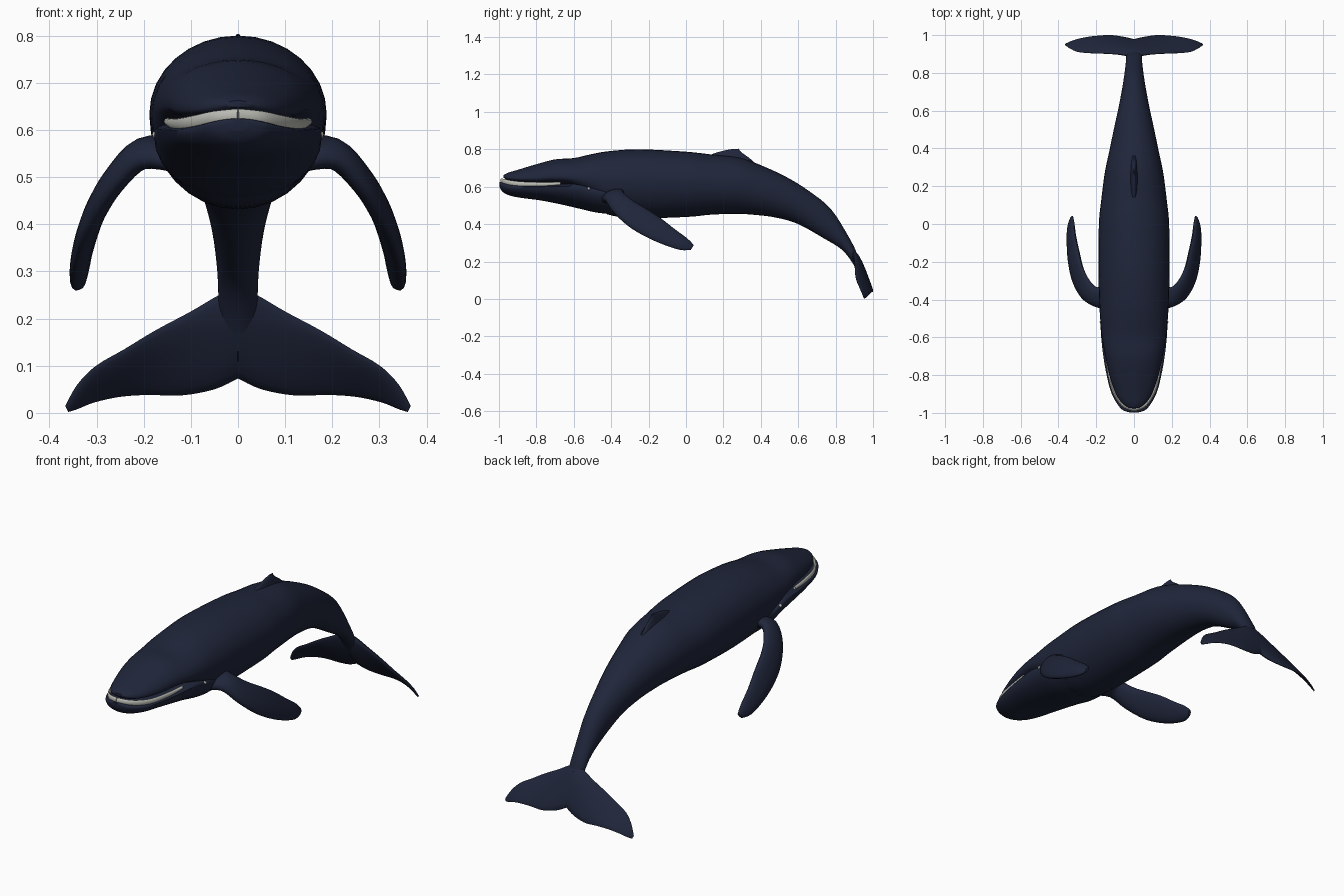
import bpy, bmesh, math
from mathutils import Vector


def material(name, rgb):
    m = bpy.data.materials.new(name)
    m.diffuse_color = (*rgb, 1)
    return m


SKIN = material("navy_skin", (0.014, 0.019, 0.043))
PALE = material("pale_grey", (0.5, 0.5, 0.46))


def catmull(a, b, c, d, t):
    return 0.5 * (2 * b + (c - a) * t + (2 * a - 5 * b + 4 * c - d) * t * t
                  + (3 * b - a - 3 * c + d) * t ** 3)


def finish(obj, mat, mirror=False):
    obj.data.materials.append(mat)
    if mirror:
        obj.modifiers.new("mirror", 'MIRROR').use_axis[0] = True
    bpy.ops.object.select_all(action='DESELECT')
    obj.select_set(True)
    bpy.context.view_layer.objects.active = obj
    bpy.ops.object.shade_smooth_by_angle(angle=math.radians(50))


def loft(name, sections, mat=SKIN, sides=32, steps=4, mirror=False):
    """Skin oval rings; each section is (edge A, edge B, half thickness, widest place from A to B)."""
    rows = [(Vector(a), Vector(b), w, f) for a, b, w, f in sections]
    fine = []
    for i in range(len(rows) - 1):
        quad = [rows[max(i - 1, 0)], rows[i], rows[i + 1], rows[min(i + 2, len(rows) - 1)]]
        for s in range(steps):
            fine.append([catmull(*col, s / steps) for col in zip(*quad)])
    fine.append(list(rows[-1]))
    mids = [(r[0] + r[1]) / 2 for r in fine]
    bm = bmesh.new()
    rings = []
    for i, (a, b, w, f) in enumerate(fine):
        tangent = mids[min(i + 1, len(mids) - 1)] - mids[max(i - 1, 0)]
        n = (b - a).cross(tangent).normalized()
        c = a.lerp(b, f)
        ring = []
        for k in range(sides):
            t = 2 * math.pi * k / sides
            u = math.cos(t)
            along = (b - c) * u if u > 0 else (a - c) * -u
            ring.append(bm.verts.new(c + along + n * w * math.sin(t)))
        rings.append(ring)
    for p, q in zip(rings, rings[1:]):
        for k in range(sides):
            j = (k + 1) % sides
            bm.faces.new((p[k], p[j], q[j], q[k]))
    bm.faces.new(rings[0])
    bm.faces.new(rings[-1])
    bmesh.ops.recalc_face_normals(bm, faces=bm.faces)
    me = bpy.data.meshes.new(name)
    bm.to_mesh(me)
    bm.free()
    obj = bpy.data.objects.new(name, me)
    bpy.context.collection.objects.link(obj)
    finish(obj, mat, mirror)
    return obj


def centre(rows):
    """Sections on the centre plane: bottom y, z, top y, z, half width, widest place."""
    return [((0, ay, az), (0, by, bz), w, f) for ay, az, by, bz, w, f in rows]


# Upper head, trunk and tail stock
loft("body", centre([
    (-.975, .648, -.975, .662, .025, .4),
    (-.95, .632, -.95, .675, .06, .35),
    (-.90, .622, -.90, .690, .095, .3),
    (-.80, .612, -.80, .720, .130, .3),
    (-.70, .610, -.70, .746, .152, .3),
    (-.60, .590, -.60, .753, .170, .35),
    (-.50, .520, -.50, .775, .179, .48),
    (-.42, .452, -.41, .790, .184, .54),
    (-.25, .432, -.25, .800, .188, .55),
    (0, .438, 0, .787, .186, .54),
    (.13, .450, .13, .773, .173, .52),
    (.26, .455, .28, .757, .155, .5),
    (.36, .450, .40, .715, .132, .5),
    (.48, .435, .54, .650, .105, .5),
    (.60, .400, .66, .575, .079, .5),
    (.74, .322, .775, .480, .056, .5),
    (.83, .266, .868, .335, .044, .5),
    (.885, .200, .915, .240, .040, .5),
    (.925, .130, .942, .140, .028, .5)]))

# Lower jaw, running back into the throat
loft("lower_jaw", centre([
    (-.998, .600, -.998, .624, .02, .6),
    (-.98, .572, -.985, .624, .062, .7),
    (-.94, .552, -.94, .618, .097, .75),
    (-.88, .540, -.88, .613, .125, .8),
    (-.78, .527, -.78, .612, .149, .85),
    (-.68, .508, -.68, .617, .165, .85),
    (-.58, .485, -.58, .622, .175, .85),
    (-.48, .462, -.48, .600, .177, .85),
    (-.38, .452, -.38, .580, .165, .85)]))

# Pale strip in the mouth opening
strip = [(0, -.986, .615, .645), (.05, -.968, .612, .640), (.088, -.925, .603, .632),
         (.118, -.86, .600, .626), (.138, -.76, .602, .624), (.150, -.67, .610, .625)]
loft("mouth_strip", [((x, y, lo), (x, y, hi), .007, .5) for x, y, lo, hi in strip],
     PALE, 12, mirror=True)

# Dorsal fin
loft("dorsal_fin", centre([
    (.08, .740, .42, .680, .035, .5),
    (.14, .774, .345, .748, .018, .5),
    (.20, .792, .295, .785, .010, .5),
    (.245, .801, .283, .803, .004, .5)]), sides=20)

# Flippers: leading edge, trailing edge
loft("flipper", [
    ((.12, -.46, .52), (.14, -.32, .58), .030, .45),
    ((.21, -.435, .53), (.20, -.335, .57), .030, .45),
    ((.275, -.39, .465), (.245, -.29, .53), .026, .45),
    ((.318, -.31, .39), (.275, -.225, .49), .024, .45),
    ((.340, -.22, .335), (.295, -.14, .435), .022, .45),
    ((.349, -.12, .29), (.312, -.06, .373), .019, .45),
    ((.348, -.03, .262), (.320, .005, .325), .015, .45),
    ((.336, .025, .262), (.325, .042, .288), .007, .5)], sides=20, mirror=True)

# Tail flukes: leading edge, trailing edge
loft("fluke", [
    ((0, .885, .265), (0, .975, .073), .024, .4),
    ((.04, .893, .250), (.05, .987, .050), .021, .4),
    ((.10, .900, .215), (.12, .999, .037), .016, .4),
    ((.175, .903, .175), (.19, .997, .038), .012, .4),
    ((.24, .905, .135), (.25, .990, .034), .010, .4),
    ((.30, .912, .100), (.305, .978, .022), .008, .4),
    ((.34, .930, .060), (.34, .965, .008), .006, .4),
    ((.366, .948, .015), (.36, .955, .002), .003, .5)], sides=20, mirror=True)

# Small eyes behind the mouth corners
for side, label in ((1, "right"), (-1, "left")):
    bpy.ops.mesh.primitive_uv_sphere_add(segments=12, ring_count=8, radius=.008,
                                         location=(side * .174, -.52, .59))
    eye = bpy.context.object
    eye.name = "eye_" + label
    finish(eye, PALE)
